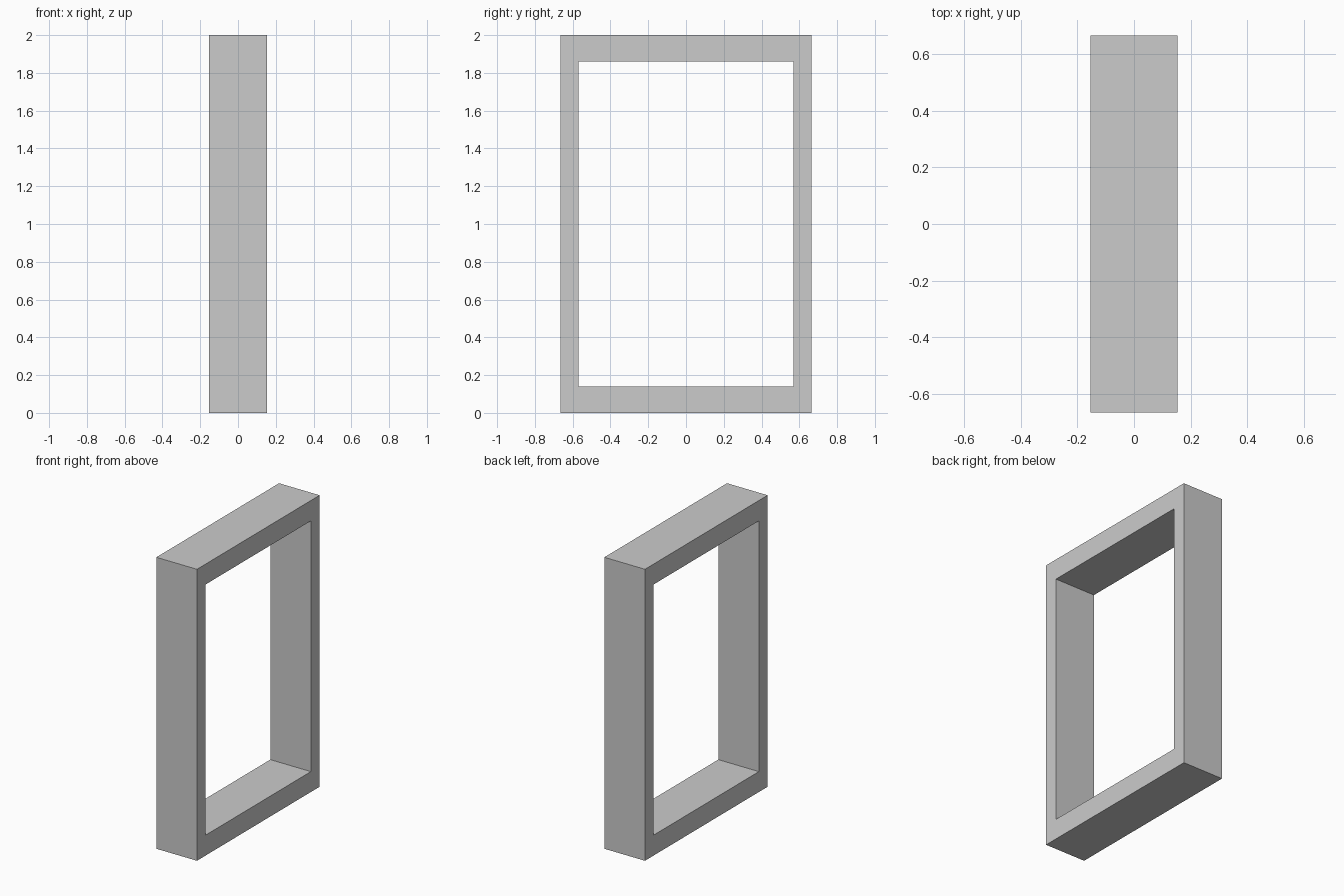
import bpy
import bmesh

if "Cube" in bpy.data.objects:
    bpy.data.objects.remove(bpy.data.objects["Cube"])

DEPTH = 0.154                      # half thickness along x
OUTER = (0.665, 0.0, 2.0)          # half width, bottom, top
INNER = (0.57, 0.14, 1.86)


def loop(bm, x, size):
    """Rectangle of vertices in the yz plane."""
    w, lo, hi = size
    return [bm.verts.new((x, y, z)) for y, z in ((-w, lo), (w, lo), (w, hi), (-w, hi))]


# Rectangular frame: four loops bridged into a closed, mitred ring
bm = bmesh.new()
rings = [loop(bm, DEPTH, OUTER), loop(bm, DEPTH, INNER),
         loop(bm, -DEPTH, INNER), loop(bm, -DEPTH, OUTER)]
for r in range(4):
    a, b = rings[r], rings[(r + 1) % 4]
    for i in range(4):
        j = (i + 1) % 4
        bm.faces.new((a[i], a[j], b[j], b[i]))
bmesh.ops.recalc_face_normals(bm, faces=bm.faces)

mesh = bpy.data.meshes.new("window_frame")
bm.to_mesh(mesh)
bm.free()
bpy.context.collection.objects.link(bpy.data.objects.new("window_frame", mesh))
